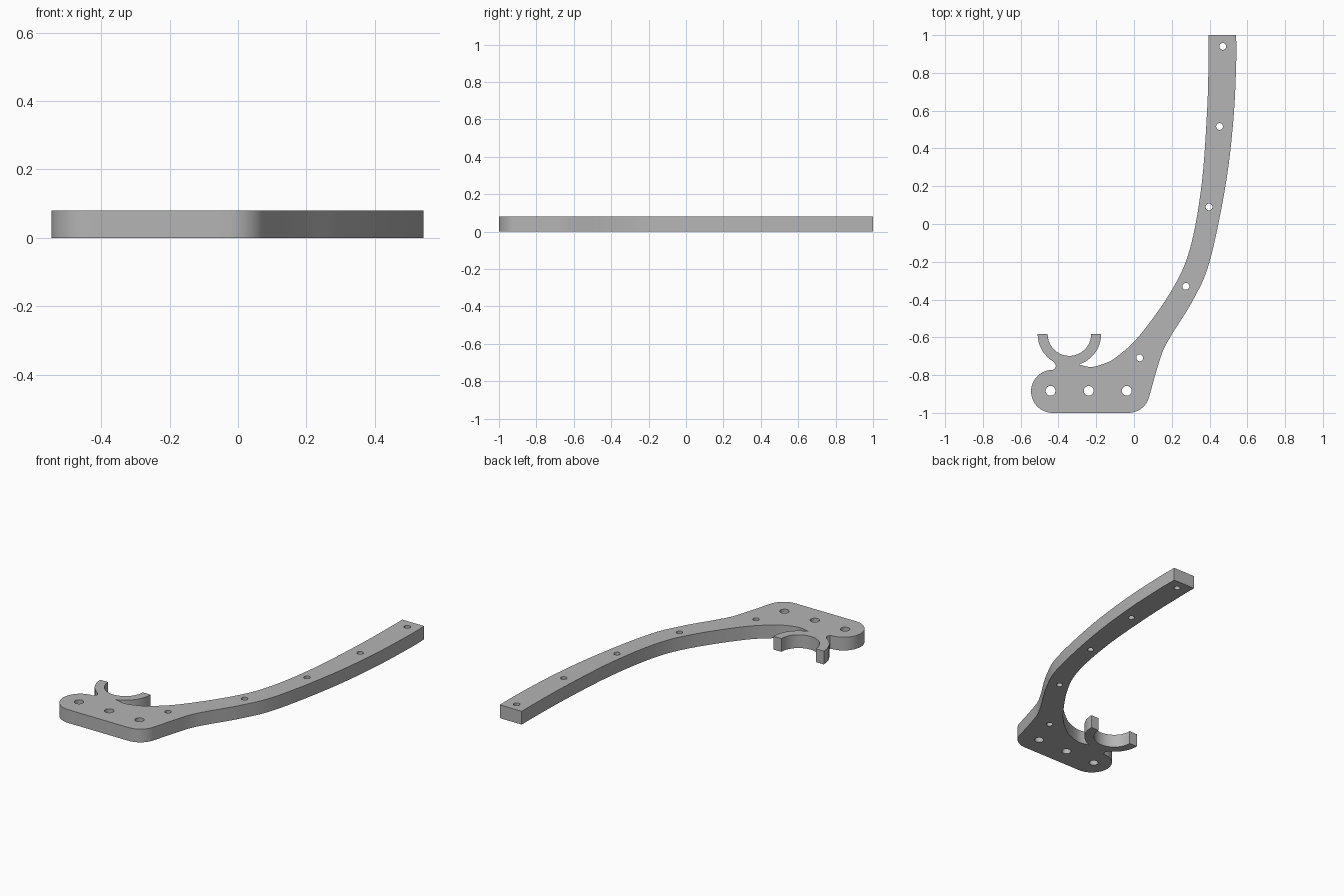
import bpy, bmesh
from math import radians, cos, sin
from mathutils import Vector

THICKNESS = 0.08

cube = bpy.data.objects.get("Cube")
if cube:
    bpy.data.objects.remove(cube, do_unlink=True)

grey = bpy.data.materials.new("plain grey")
grey.use_nodes = True
colour = (0.46, 0.46, 0.46, 1)
grey.diffuse_color = colour
grey.node_tree.nodes["Principled BSDF"].inputs["Base Color"].default_value = colour


def arc(centre, radius, start, end, steps=24):
    angles = [radians(start + (end - start) * i / steps) for i in range(steps + 1)]
    return [Vector((centre[0] + radius * cos(a), centre[1] + radius * sin(a))) for a in angles]


def smooth(points, steps=8):
    """Flowing line through the given points."""
    p = [Vector(q) for q in points]
    p = [2 * p[0] - p[1]] + p + [2 * p[-1] - p[-2]]
    line = []
    for a, b, c, d in zip(p, p[1:], p[2:], p[3:]):
        for i in range(steps):
            t = i / steps
            line.append(b + (c - a) * t / 2 + (a - 2.5 * b + 2 * c - d / 2) * t ** 2
                        + (1.5 * (b - c) + (d - a) / 2) * t ** 3)
    return line + [p[-2]]


def add_loop(curve, points):
    spline = curve.splines.new("POLY")
    spline.points.add(len(points) - 1)
    for target, q in zip(spline.points, points):
        target.co = (q.x, q.y, 0, 1)
    spline.use_cyclic_u = True


# Rounded foot, half-ring clip and its neck
clip = (-0.342, -0.583)
outline = arc((-0.431, -0.886), 0.114, -90, -270)
outline += smooth([(-0.422, -0.769), (-0.414, -0.752), (-0.421, -0.735)], 4)
outline += arc(clip, 0.168, 240, 180, 12)
outline += arc(clip, 0.115, 180, 360, 32)
outline += arc(clip, 0.168, 0, -73, 16)

# Inner edge of the arm, up to its square end
outline += smooth([(-0.285, -0.746), (-0.225, -0.757), (-0.155, -0.738), (-0.09, -0.702),
                   (0.03, -0.59), (0.2, -0.35), (0.295, -0.135), (0.357, 0.2),
                   (0.387, 0.6), (0.395, 0.9), (0.395, 1)])

# Outer edge of the arm, back down to the foot
outline += smooth([(0.541, 1), (0.541, 0.85), (0.526, 0.55), (0.484, 0.2), (0.4, -0.2),
                   (0.314, -0.4), (0.2, -0.585), (0.152, -0.675), (0.115, -0.79)])
outline += arc((-0.03, -0.886), 0.114, -18, -90, 16)

# Plate with mounting holes in the foot and small holes along the arm
curve = bpy.data.curves.new("curved_bracket", "CURVE")
curve.dimensions = "2D"
curve.fill_mode = "BOTH"
curve.extrude = THICKNESS / 2
add_loop(curve, outline)
for x in (-0.442, -0.24, -0.038):
    add_loop(curve, arc((x, -0.883), 0.026, 0, 345, 23))
for spot in ((0.03, -0.709), (0.275, -0.33), (0.397, 0.09), (0.453, 0.516), (0.47, 0.94)):
    add_loop(curve, arc(spot, 0.018, 0, 345, 23))

bracket = bpy.data.objects.new("curved_bracket", curve)
bracket.location.z = THICKNESS / 2
bpy.context.collection.objects.link(bracket)
bpy.ops.object.select_all(action="DESELECT")
bracket.select_set(True)
bpy.context.view_layer.objects.active = bracket
bpy.ops.object.convert(target="MESH")
bracket = bpy.context.object

# Join the caps to the walls
mesh = bmesh.new()
mesh.from_mesh(bracket.data)
bmesh.ops.remove_doubles(mesh, verts=mesh.verts, dist=0.0005)
bmesh.ops.recalc_face_normals(mesh, faces=mesh.faces)
mesh.to_mesh(bracket.data)
mesh.free()
bracket.data.materials.clear()
bracket.data.materials.append(grey)
bpy.ops.object.shade_smooth_by_angle(angle=radians(30))
